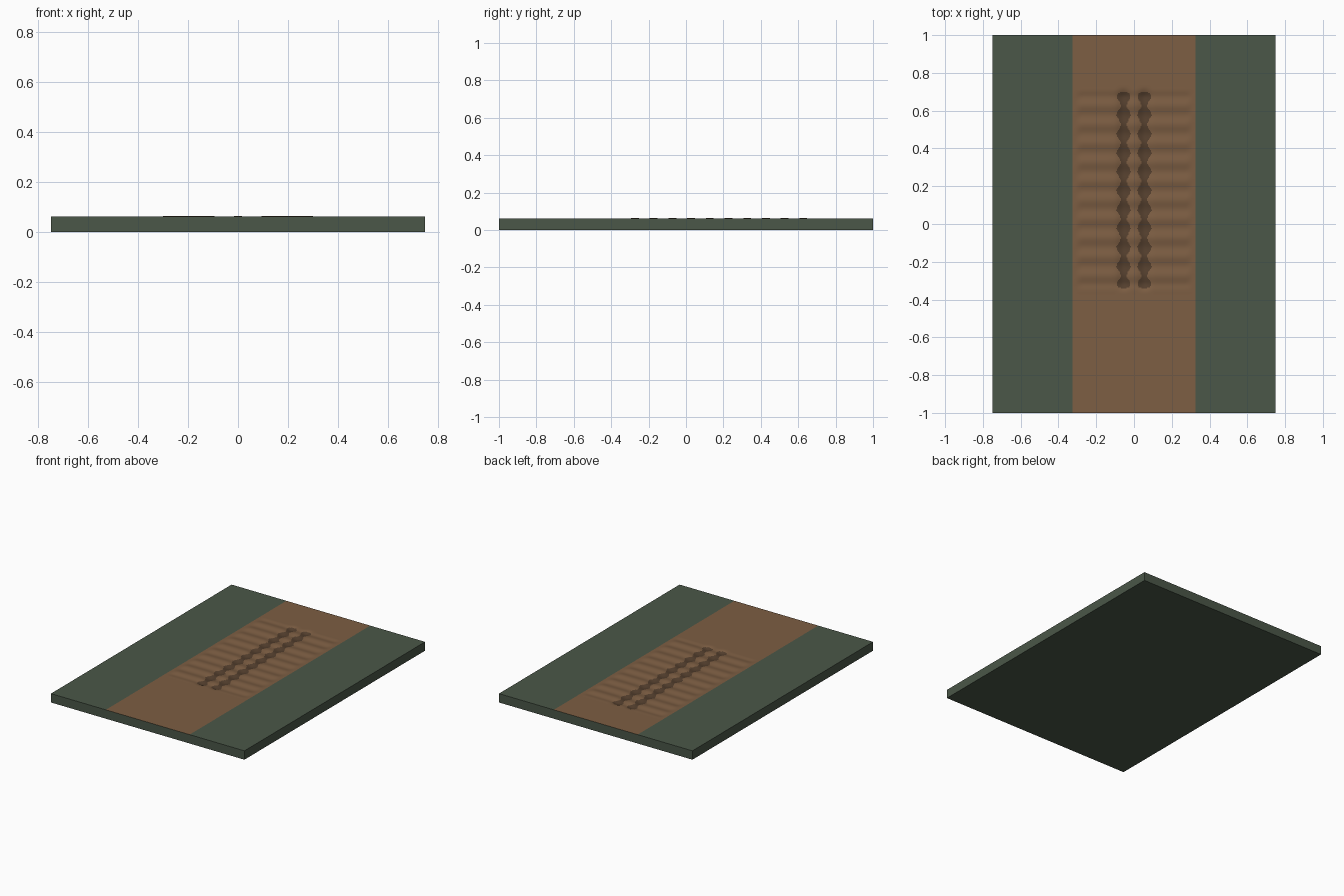
import bpy, bmesh, math

if "Cube" in bpy.data.objects:
    bpy.data.objects.remove(bpy.data.objects["Cube"])


def material(name, rgb):
    m = bpy.data.materials.new(name)
    m.diffuse_color = (*rgb, 1)
    m.use_nodes = True
    m.node_tree.nodes["Principled BSDF"].inputs["Base Color"].default_value = m.diffuse_color
    return m


def finish(name, bm, *mats):
    bm.normal_update()
    me = bpy.data.meshes.new(name)
    bm.to_mesh(me)
    bm.free()
    ob = bpy.data.objects.new(name, me)
    bpy.context.collection.objects.link(ob)
    for m in mats:
        me.materials.append(m)
    return ob


GREEN = material("grass", (0.069, 0.095, 0.065))
BROWN = material("dirt", (0.205, 0.112, 0.056))
DARK = material("packed_dirt", (0.089, 0.050, 0.027))
W, L, H, P = 0.75, 1.0, 0.062, 0.325

# Base tile: open-topped box under the path, grass verges either side
bm = bmesh.new()
xs = (-W, -P, P, W)
rows = [[[bm.verts.new((x, y, z)) for x in xs] for y in (-L, L)] for z in (0, H)]
(bf, bb), (tf, tb) = rows
for i in range(3):
    bm.faces.new((bf[i], bb[i], bb[i + 1], bf[i + 1]))
    bm.faces.new((bf[i], bf[i + 1], tf[i + 1], tf[i]))
    bm.faces.new((bb[i + 1], bb[i], tb[i], tb[i + 1]))
    if i != 1:
        bm.faces.new((tf[i], tf[i + 1], tb[i + 1], tb[i]))
bm.faces.new((bf[0], tf[0], tb[0], bb[0]))
bm.faces.new((bf[3], bb[3], tb[3], tf[3]))
finish("ground_tile", bm, GREEN)


# Path surface: ripples across the middle, two grooves pressed into it
def smooth(a, b, t):
    t = min(1, max(0, (t - a) / (b - a)))
    return t * t * (3 - 2 * t)


def relief(x, y):
    fade = smooth(-0.37, -0.31, y) * (1 - smooth(0.67, 0.73, y))
    ripple = 0.003 * math.cos(2 * math.pi * (y - 0.027) / 0.1)
    ripple *= 1 - smooth(0.27, 0.32, abs(x))
    groove = 0.011 * math.exp(-((abs(x) - 0.055) / 0.03) ** 2)
    return fade * (ripple - groove)


NX = 130
ys = [-L] + [-0.38 + 0.0075 * i for i in range(150)] + [L]
bm = bmesh.new()
grid = []
for y in ys:
    line = [-P + 2 * P * i / NX for i in range(NX + 1)]
    grid.append([bm.verts.new((x, y, H + relief(x, y))) for x in line])
for a, b in zip(grid, grid[1:]):
    for i in range(NX):
        f = bm.faces.new((a[i], a[i + 1], b[i + 1], b[i]))
        f.smooth = True
        c = f.calc_center_median()
        f.material_index = int(relief(c.x, c.y) < -0.0052)
finish("dirt_path", bm, BROWN, DARK)
